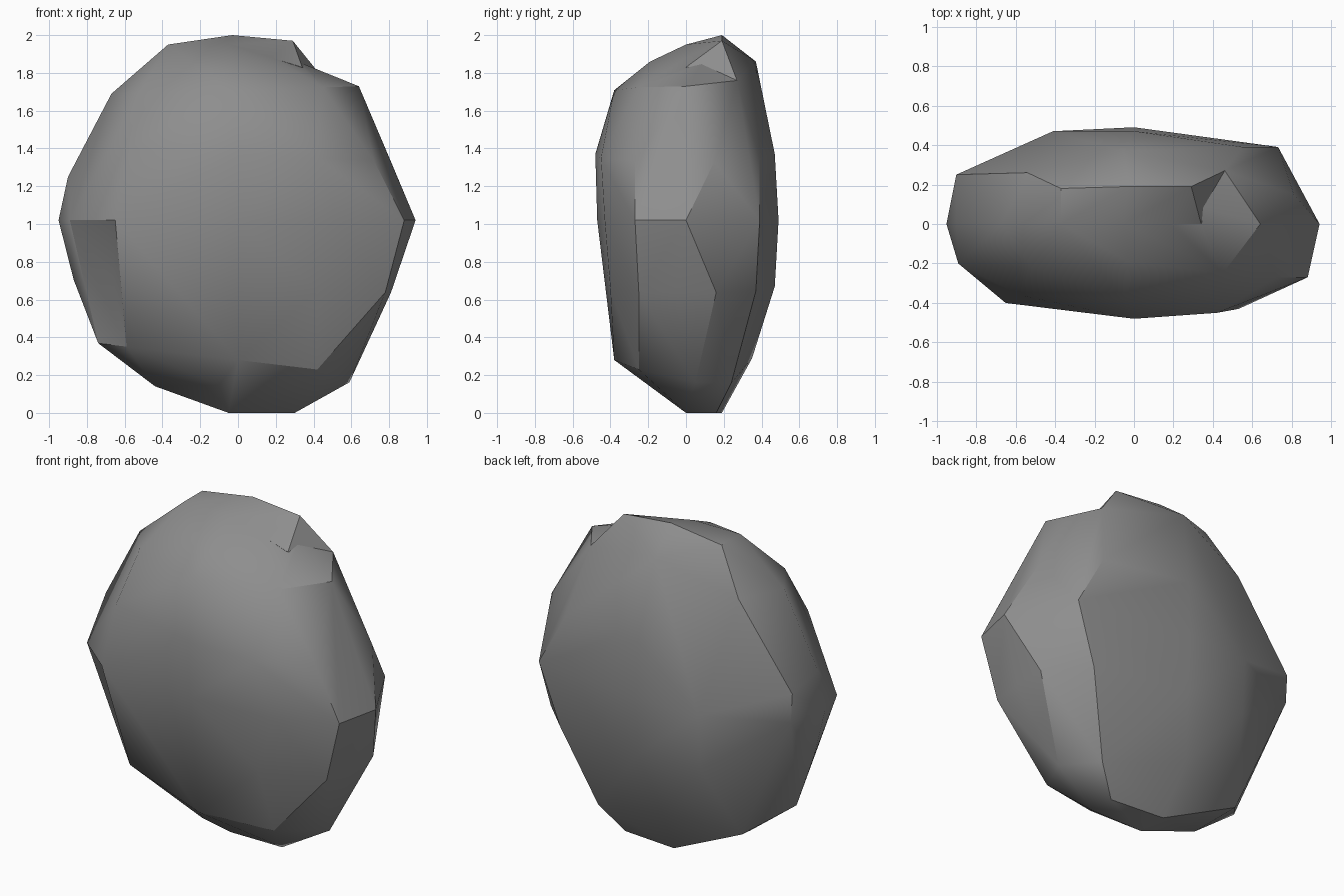
import bpy
import bmesh
from math import radians
from mathutils import Vector

# Remove the default cube only
default_cube = bpy.data.objects.get("Cube")
if default_cube:
    bpy.data.objects.remove(default_cube, do_unlink=True)


def make_material(name, color):
    material = bpy.data.materials.new(name)
    material.use_nodes = True
    material.diffuse_color = color
    shader = material.node_tree.nodes["Principled BSDF"]
    shader.inputs["Base Color"].default_value = color
    shader.inputs["Roughness"].default_value = 0.9
    return material


def dent_edge(builder, near, target):
    """Split the edge whose middle is nearest and push the new corner in."""
    def distance(edge):
        start, end = edge.verts
        return ((start.co + end.co) / 2 - Vector(near)).length
    edge = min(builder.edges, key=distance)
    split = bmesh.ops.subdivide_edges(builder, edges=[edge], cuts=1)
    corner = next(item for item in split["geom_inner"]
                  if isinstance(item, bmesh.types.BMVert))
    corner.co = target


def hull_mesh(name, points, material, dents=()):
    """Wrap points in a faceted hull and add it as an object."""
    builder = bmesh.new()
    for point in points:
        builder.verts.new(point)
    result = bmesh.ops.convex_hull(builder, input=builder.verts)
    unused = [item for item in result["geom_interior"]
              if isinstance(item, bmesh.types.BMVert)]
    bmesh.ops.delete(builder, geom=unused, context="VERTS")
    for near, target in dents:
        dent_edge(builder, near, target)
    bmesh.ops.recalc_face_normals(builder, faces=builder.faces)
    mesh = bpy.data.meshes.new(name)
    builder.to_mesh(mesh)
    builder.free()
    mesh.materials.append(material)
    rock = bpy.data.objects.new(name, mesh)
    bpy.context.collection.objects.link(rock)
    return rock


def smooth_by_angle(rock):
    bpy.ops.object.select_all(action="DESELECT")
    rock.select_set(True)
    bpy.context.view_layer.objects.active = rock
    bpy.ops.object.shade_smooth_by_angle(angle=radians(30))


def tier(height, slope, outline):
    """One ragged outline of the boulder, tilted along x."""
    return [(x, y, height + slope * x) for x, y in outline]


stone = make_material("grey stone", (0.27, 0.27, 0.27, 1))

# Boulder: ragged outlines stacked from the base to the top
tiers = [
    tier(0, 0, [(-.05, 0), (.3, 0), (.3, .16), (-.05, .19)]),
    tier(.15, .02, [(-.44, 0), (-.1, -.2), (.59, .05), (.43, .24)]),
    tier(.28, -.12, [(-.74, -.02), (-.59, -.21), (0, -.38), (.42, -.25), (-.08, .35)]),
    tier(.23, 0, [(-.54, .23)]),
    tier(.67, -.04, [(-.87, 0), (-.47, -.34), (0, -.42), (.42, -.4), (.78, -.25),
                     (.81, -.05), (.81, .16), (.6, .37), (0, .47), (-.41, .45),
                     (-.72, .25)]),
    tier(1.02, 0, [(-.95, 0), (-.89, -.2), (-.65, -.4), (0, -.47), (.53, -.43),
                   (.88, -.27), (.94, 0), (.73, .39), (0, .49), (-.41, .47), (-.89, .25)]),
    tier(1.2, 0, [(-.9, .25)]),
    tier(1.25, 0, [(-.9, 0)]),
    tier(1.37, -.05, [(-.58, -.36), (0, -.48), (.42, -.45), (.72, -.27),
                      (.81, .15), (.55, .39), (0, .47)]),
    tier(1.71, .03, [(-.67, 0), (-.52, -.22), (-.05, -.38), (.45, -.25),
                     (.64, 0), (-.54, .26)]),
    tier(1.76, 0, [(.46, .27)]),
    tier(1.86, 0, [(-.05, .37), (-.03, -.19)]),
    tier(1.95, 0, [(-.37, 0), (-.37, .18), (-.05, 0)]),
    tier(2, 0, [(-.03, .19)]),
]
flank_dent = ((-.74, -.21, .69), (-.66, -.17, .7))
boulder = hull_mesh("boulder", sum(tiers, []), stone, [flank_dent])

# Crest: raised chip that overhangs a notch beside the top
crest = hull_mesh("crest", [
    (-.03, .19, 2), (.29, .19, 1.97), (.34, 0, 1.83),
    (.46, .27, 1.76), (-.05, .37, 1.86), (-.05, 0, 1.95), (.15, .1, 1.7),
], stone)

# Merge the crest into the boulder
union = boulder.modifiers.new("join crest", "BOOLEAN")
union.operation = "UNION"
union.solver = "EXACT"
union.object = crest
bpy.context.view_layer.objects.active = boulder
bpy.ops.object.modifier_apply(modifier=union.name)
bpy.data.objects.remove(crest, do_unlink=True)
smooth_by_angle(boulder)
